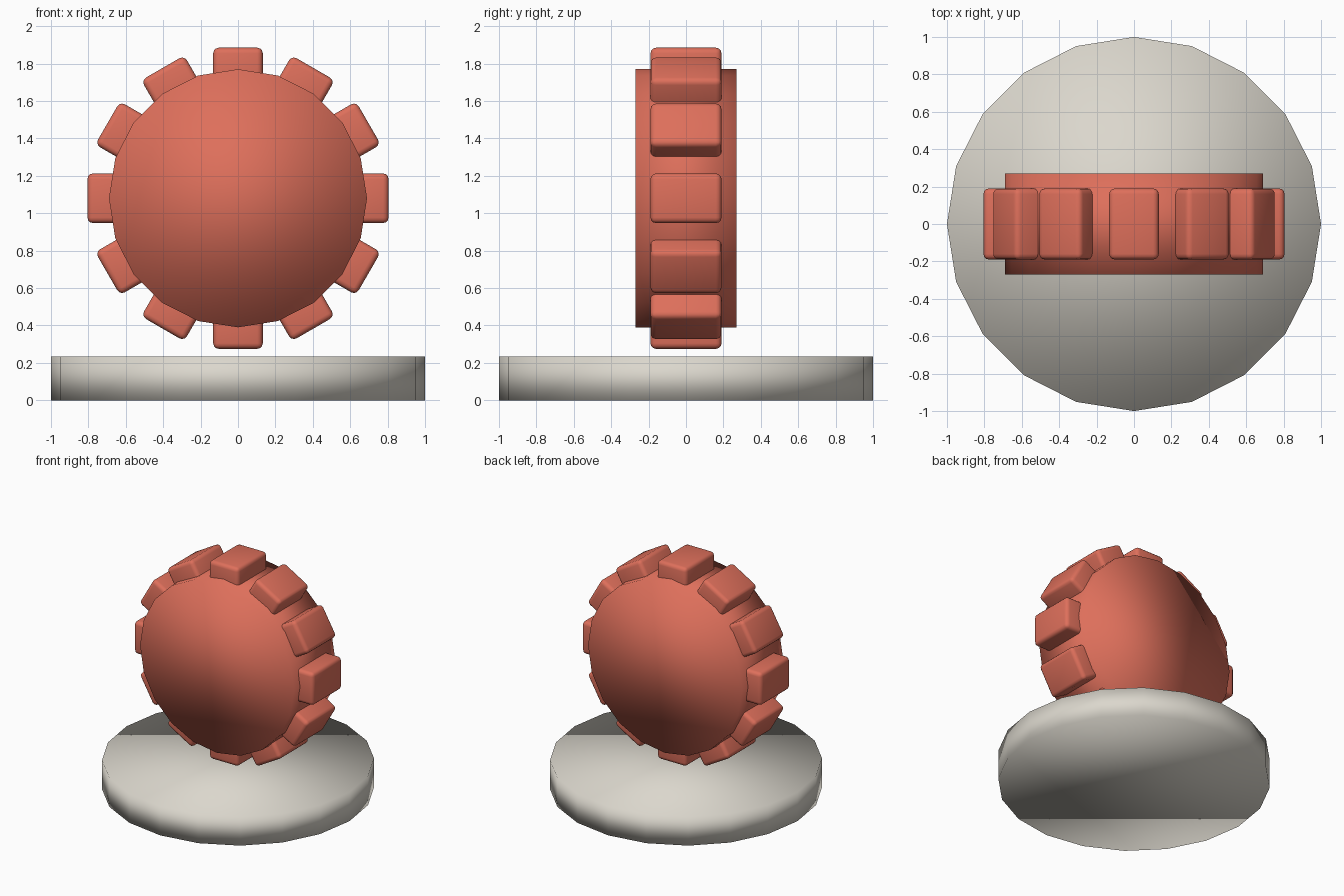
import bpy
import math

cube = bpy.data.objects.get("Cube")
if cube:
    bpy.data.objects.remove(cube, do_unlink=True)


def make_material(name, rgb):
    mat = bpy.data.materials.new(name)
    mat.use_nodes = True
    color = (*rgb, 1.0)
    mat.diffuse_color = color
    mat.node_tree.nodes["Principled BSDF"].inputs["Base Color"].default_value = color
    return mat


def finish(name, mat):
    obj = bpy.context.object
    obj.name = name
    obj.data.materials.append(mat)
    bpy.ops.object.shade_smooth()
    return obj


def make_disc(name, radius, depth, z, tilt, mat):
    bpy.ops.mesh.primitive_cylinder_add(
        vertices=20, radius=radius, depth=depth, location=(0, 0, z), rotation=(tilt, 0, 0))
    return finish(name, mat)


stone = make_material("warm_grey", (0.71, 0.68, 0.61))
red = make_material("coral_red", (0.73, 0.16, 0.105))

# Round base
BASE_HEIGHT = 0.235
make_disc("base", 1.0, BASE_HEIGHT, BASE_HEIGHT / 2, 0, stone)

# Upright wheel floating above the base
WHEEL_Z = 1.08
make_disc("wheel", 0.69, 0.54, WHEEL_Z, math.pi / 2, red)

# Rounded teeth around the rim
TEETH = 12
OUTER, LENGTH = 0.805, 0.27
for i in range(TEETH):
    angle = i * math.tau / TEETH
    r = OUTER - LENGTH / 2
    bpy.ops.mesh.primitive_cube_add(
        size=1,
        location=(r * math.sin(angle), 0, WHEEL_Z + r * math.cos(angle)),
        rotation=(0, angle, 0))
    bpy.context.object.scale = (0.265, 0.38, LENGTH)
    bpy.ops.object.transform_apply(location=False, rotation=False, scale=True)
    tooth = finish(f"tooth_{i + 1}", red)
    bevel = tooth.modifiers.new("rounded_edges", "BEVEL")
    bevel.width = 0.03
    bevel.segments = 3
